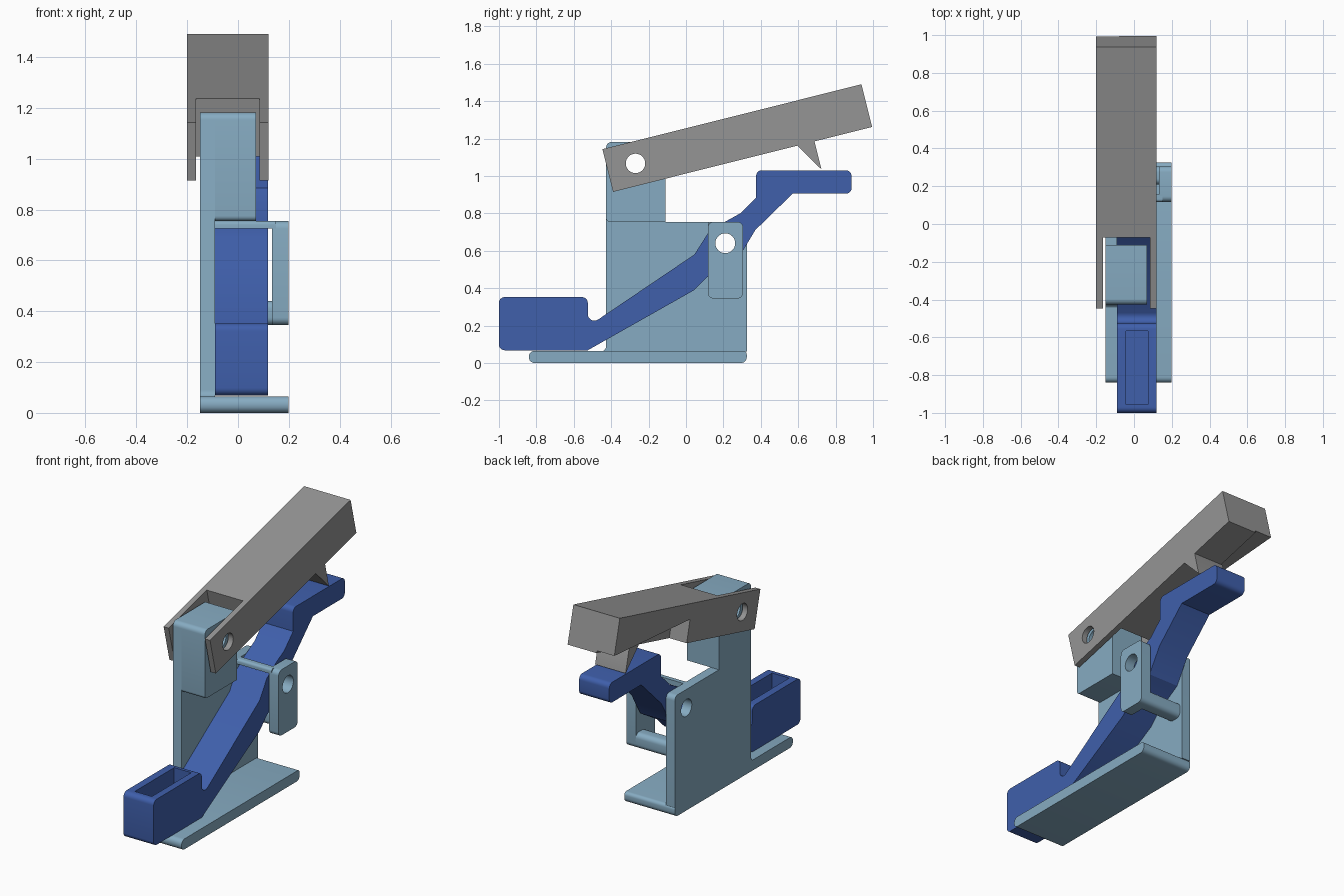
import bpy, bmesh, math
from mathutils import Vector

if "Cube" in bpy.data.objects:
    bpy.data.objects.remove(bpy.data.objects["Cube"])


def material(name, rgb):
    m = bpy.data.materials.new(name)
    m.diffuse_color = (*rgb, 1)
    m.use_nodes = True
    m.node_tree.nodes["Principled BSDF"].inputs["Base Color"].default_value = m.diffuse_color
    return m


STEEL = material("pale steel blue", (0.24, 0.41, 0.54))
BLUE = material("deep blue", (0.05, 0.115, 0.41))
GREY = material("mid grey", (0.30, 0.30, 0.30))


def rounded(points, steps=6):
    """Turn (y, z, radius) corners into an outline with filleted corners."""
    out = []
    for i, (y, z, *r) in enumerate(points):
        p = Vector((y, z))
        if not r:
            out.append(p)
            continue
        a = (Vector(points[i - 1][:2]) - p).normalized()
        b = (Vector(points[(i + 1) % len(points)][:2]) - p).normalized()
        half = a.angle(b) / 2
        centre = p + (a + b).normalized() * (r[0] / math.sin(half))
        s = p + a * (r[0] / math.tan(half)) - centre
        e = p + b * (r[0] / math.tan(half)) - centre
        sweep = s.angle_signed(e)
        for k in range(steps + 1):
            t = -sweep * k / steps
            out.append(centre + Vector((s.x * math.cos(t) - s.y * math.sin(t),
                                        s.x * math.sin(t) + s.y * math.cos(t))))
    return out


def prism(name, points, x0, x1, mat):
    """Extrude a side-on outline from x0 to x1."""
    bm = bmesh.new()
    face = bm.faces.new([bm.verts.new((x0, p.x, p.y)) for p in rounded(points)])
    ext = bmesh.ops.extrude_face_region(bm, geom=[face])
    verts = [g for g in ext["geom"] if isinstance(g, bmesh.types.BMVert)]
    bmesh.ops.translate(bm, vec=(x1 - x0, 0, 0), verts=verts)
    bmesh.ops.recalc_face_normals(bm, faces=bm.faces)
    me = bpy.data.meshes.new(name)
    bm.to_mesh(me)
    bm.free()
    me.materials.append(mat)
    ob = bpy.data.objects.new(name, me)
    bpy.context.collection.objects.link(ob)
    return ob


def box(y0, y1, z0, z1, *r):
    return [(y0, z0, *r), (y0, z1, *r), (y1, z1, *r), (y1, z0, *r)]


def circle(y, z, radius, n=32):
    return [(y + radius * math.cos(i * math.tau / n),
             z + radius * math.sin(i * math.tau / n)) for i in range(n)]


def cut(ob, points, x0=-0.5, x1=0.5):
    """Subtract a prism from an object."""
    cutter = prism("cutter", points, x0, x1, ob.data.materials[0])
    cutter.hide_render = True
    mod = ob.modifiers.new("cut", "BOOLEAN")
    mod.operation, mod.solver, mod.object = "DIFFERENCE", "EXACT", cutter
    bpy.context.view_layer.objects.active = ob
    bpy.ops.object.modifier_apply(modifier=mod.name)
    bpy.data.objects.remove(cutter)


PIVOT = circle(-0.27, 1.067, 0.052)     # handle pin hole
ARM_PIN = circle(0.21, 0.64, 0.053)     # arm pin hole

# Frame: base plate, tall side wall and head block
prism("base_plate", [(-0.84, 0, 0.03), (-0.84, 0.065, 0.03), (0.325, 0.065, 0.02),
                     (0.325, 0, 0.03)], -0.15, 0.198, STEEL)
wall = prism("side_wall", [(-0.46, 0.06), (-0.427, 0.065, 0.03), (-0.427, 1.182, 0.03),
                           (-0.11, 1.182), (-0.11, 0.755), (0.325, 0.755, 0.03),
                           (0.325, 0.06)], -0.15, -0.09, STEEL)
head = prism("head_block", [(-0.427, 0.755, 0.02), (-0.427, 1.182, 0.03), (-0.11, 1.182),
                            (-0.11, 0.755)], -0.09, 0.07, STEEL)
# Outer pin bracket, its top bridge and lower cross bar
bracket = prism("pin_bracket", box(0.117, 0.305, 0.345, 0.755, 0.03), 0.133, 0.198, STEEL)
prism("bracket_bridge", [(0.117, 0.725), (0.117, 0.755, 0.015), (0.155, 0.755),
                         (0.155, 0.725)], -0.09, 0.15, STEEL)
prism("bracket_cross_bar", box(0.21, 0.305, 0.345, 0.44, 0.03), -0.09, 0.135, STEEL)

# Cranked arm with a hollow front pad and a flat rear pad
arm = prism("cranked_arm", [
    (-1, 0.068, 0.03), (-1, 0.352, 0.03), (-0.525, 0.352, 0.03), (-0.525, 0.195, 0.035),
    (0.045, 0.58), (0.115, 0.69), (0.2, 0.75), (0.29, 0.8), (0.375, 0.885),
    (0.375, 1.03, 0.03), (0.885, 1.03, 0.03), (0.885, 0.905, 0.03), (0.57, 0.905),
    (0.37, 0.71), (0.28, 0.56), (0.115, 0.46), (0.045, 0.39), (-0.525, 0.068)],
    -0.09, 0.118, BLUE)
cut(arm, box(-0.955, -0.567, 0.13, 0.5), -0.043, 0.075)

# Tilted handle, drawn along its own length and height
ALONG, UP = Vector((0.970, 0.243)), Vector((-0.243, 0.970))


def tilt(points):
    return [tuple(Vector((-0.39, 0.915)) + ALONG * s + UP * h) for s, h in points]


handle = prism("handle", tilt(box(0, 1.428, 0, 0.235)), -0.2, 0.12, GREY)
cut(handle, tilt(box(-0.1, 0.387, -0.1, 0.4)), -0.165, 0.085)            # fork slot
cut(handle, tilt([(0.69, -0.1), (0.69, 0.14), (1.44, 0.012), (1.44, -0.1)]),
    -0.3, -0.08)                                                        # finger relief
prism("handle_tooth", [(0.595, 1.162), (0.61, 1.18), (0.68, 1.195), (0.687, 1.185),
                       (0.724, 1.035)], -0.09, 0.12, GREY)

# Pin holes
for part in (wall, head, handle):
    cut(part, PIVOT)
for part in (wall, bracket, arm):
    cut(part, ARM_PIN)

# Smooth the fillets and bores, keep the corners crisp
for ob in bpy.data.objects:
    ob.select_set(True)
    bpy.context.view_layer.objects.active = ob
bpy.ops.object.shade_smooth_by_angle(angle=math.radians(25))
